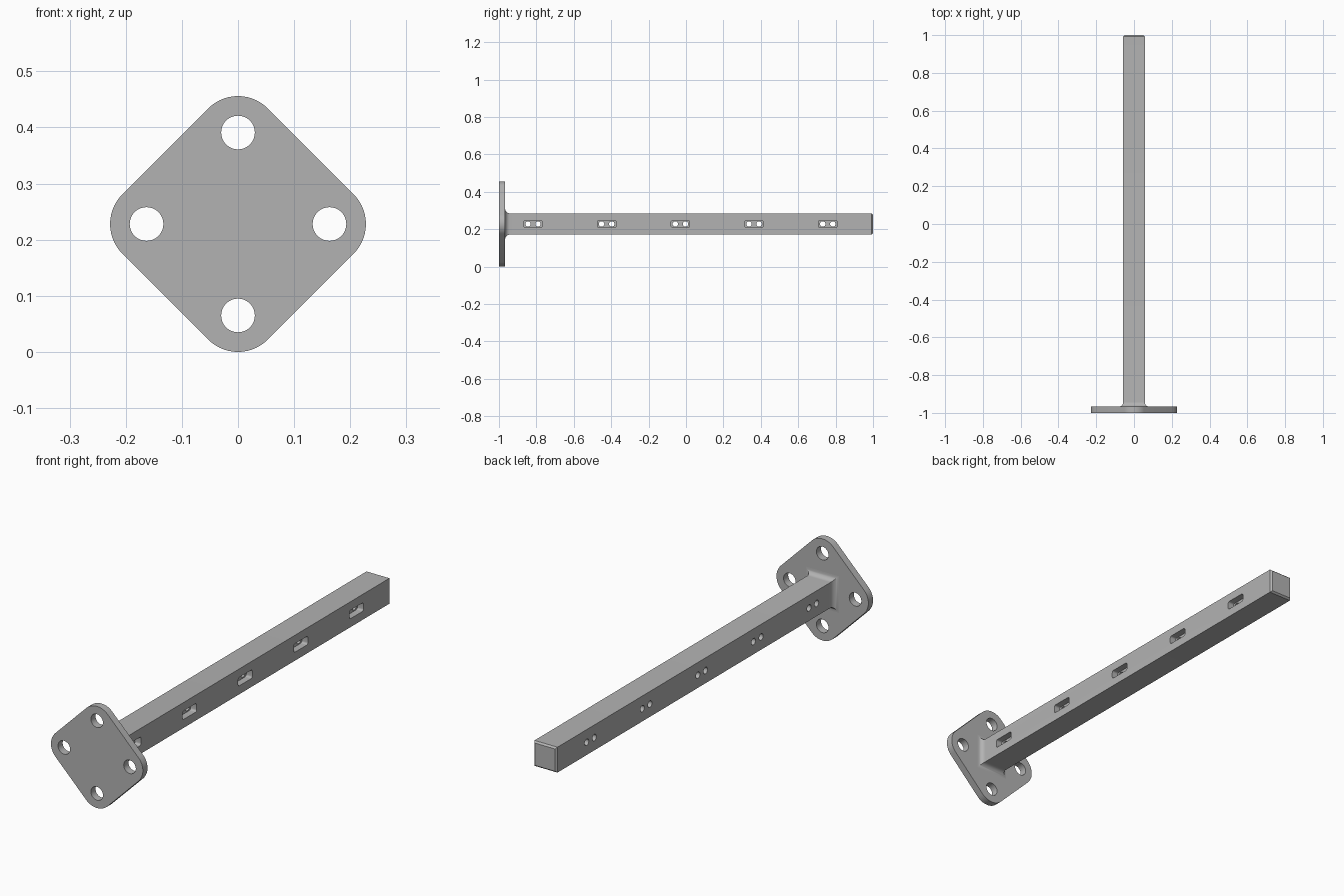
import bpy
import bmesh
from math import sin, cos, pi

cube = bpy.data.objects.get("Cube")
if cube:
    bpy.data.objects.remove(cube, do_unlink=True)

MID = 0.228            # height of the bar axis
HALF = 0.057           # half width of the square bar
PLATE_BACK = -0.967
FILLET = 0.025

metal = bpy.data.materials.new("grey metal")
metal.use_nodes = True
metal.diffuse_color = (0.45, 0.45, 0.45, 1)
metal.node_tree.nodes["Principled BSDF"].inputs["Base Color"].default_value = (0.45, 0.45, 0.45, 1)


def rounded(centres, r, steps):
    """Outline around circles placed at the four corners, listed counter-clockwise.
    Each entry is (u, v, start angle); every corner turns a quarter."""
    return [(u + r * cos(a + pi / 2 * i / steps), v + r * sin(a + pi / 2 * i / steps))
            for u, v, a in centres for i in range(steps + 1)]


def circle(u, v, r, n=40):
    return [(u + r * cos(2 * pi * i / n), v + r * sin(2 * pi * i / n)) for i in range(n)]


def loft(bm, rings):
    """Skin a list of equal rings of 3D points and cap both ends."""
    loops = [[bm.verts.new(p) for p in ring] for ring in rings]
    faces = [bm.faces.new(loops[0]), bm.faces.new(loops[-1])]
    for a, b in zip(loops, loops[1:]):
        for i in range(len(a)):
            j = (i + 1) % len(a)
            faces.append(bm.faces.new((a[i], a[j], b[j], b[i])))
    bmesh.ops.recalc_face_normals(bm, faces=faces)


def along_y(bm, outline, y0, y1):
    loft(bm, [[(u, y, v) for u, v in outline] for y in (y0, y1)])


def along_x(bm, outline, x0, x1):
    loft(bm, [[(x, u, v) for u, v in outline] for x in (x0, x1)])


def make(name, bm):
    mesh = bpy.data.meshes.new(name)
    bm.to_mesh(mesh)
    bm.free()
    mesh.materials.append(metal)
    ob = bpy.data.objects.new(name, mesh)
    bpy.context.collection.objects.link(ob)
    return ob


def activate(ob):
    bpy.ops.object.select_all(action='DESELECT')
    ob.select_set(True)
    bpy.context.view_layer.objects.active = ob


def cut(ob, bm):
    """Subtract the cutter mesh, then discard it."""
    cutter = make("cutter", bm)
    cutter.hide_render = True
    mod = ob.modifiers.new("cut", 'BOOLEAN')
    mod.operation = 'DIFFERENCE'
    mod.solver = 'EXACT'
    mod.object = cutter
    activate(ob)
    bpy.ops.object.modifier_apply(modifier=mod.name)
    bpy.data.objects.remove(cutter, do_unlink=True)


# Diamond mounting plate with rounded corners
R = 0.075
d = 0.228 - R
corners = [(d * cos(k * pi / 2), MID + d * sin(k * pi / 2), k * pi / 2 - pi / 4) for k in range(4)]
bm = bmesh.new()
along_y(bm, rounded(corners, R, 14), -1, PLATE_BACK)
plate = make("mounting_plate", bm)

# Four bolt holes
bm = bmesh.new()
for k in range(4):
    a = k * pi / 2
    along_y(bm, circle(0.163 * cos(a), MID + 0.163 * sin(a), 0.03), -1.1, -0.9)
cut(plate, bm)

# Square bar: flared fillet at the plate, chamfered free end
sections = [(-0.985, HALF + FILLET)]
for i in range(9):
    a = pi / 2 * i / 8
    sections.append((PLATE_BACK + FILLET * (1 - cos(a)), HALF + FILLET * (1 - sin(a))))
sections += [(0.992, HALF), (1.0, HALF - 0.007)]
bm = bmesh.new()
loft(bm, [[(sx * h, y, MID + sz * h) for sx, sz in ((1, 1), (-1, 1), (-1, -1), (1, -1))]
          for y, h in sections])
bar = make("square_bar", bm)

# Recessed pockets on the left side
slots = [-0.818 + 0.394 * k for k in range(5)]
bm = bmesh.new()
for y in slots:
    r, w, h = 0.009, 0.041, 0.01
    along_x(bm, rounded([(y + w, MID + h, 0), (y - w, MID + h, pi / 2),
                         (y - w, MID - h, pi), (y + w, MID - h, 3 * pi / 2)], r, 5),
            HALF - 0.03, 0.1)
cut(bar, bm)

# Pairs of screw holes through each pocket
bm = bmesh.new()
for y in slots:
    for side in (-1, 1):
        along_x(bm, circle(y + side * 0.027, MID, 0.0145, 28), -0.1, 0.1)
cut(bar, bm)

for ob in (plate, bar):
    activate(ob)
    bpy.ops.object.shade_smooth_by_angle(angle=pi / 6)
